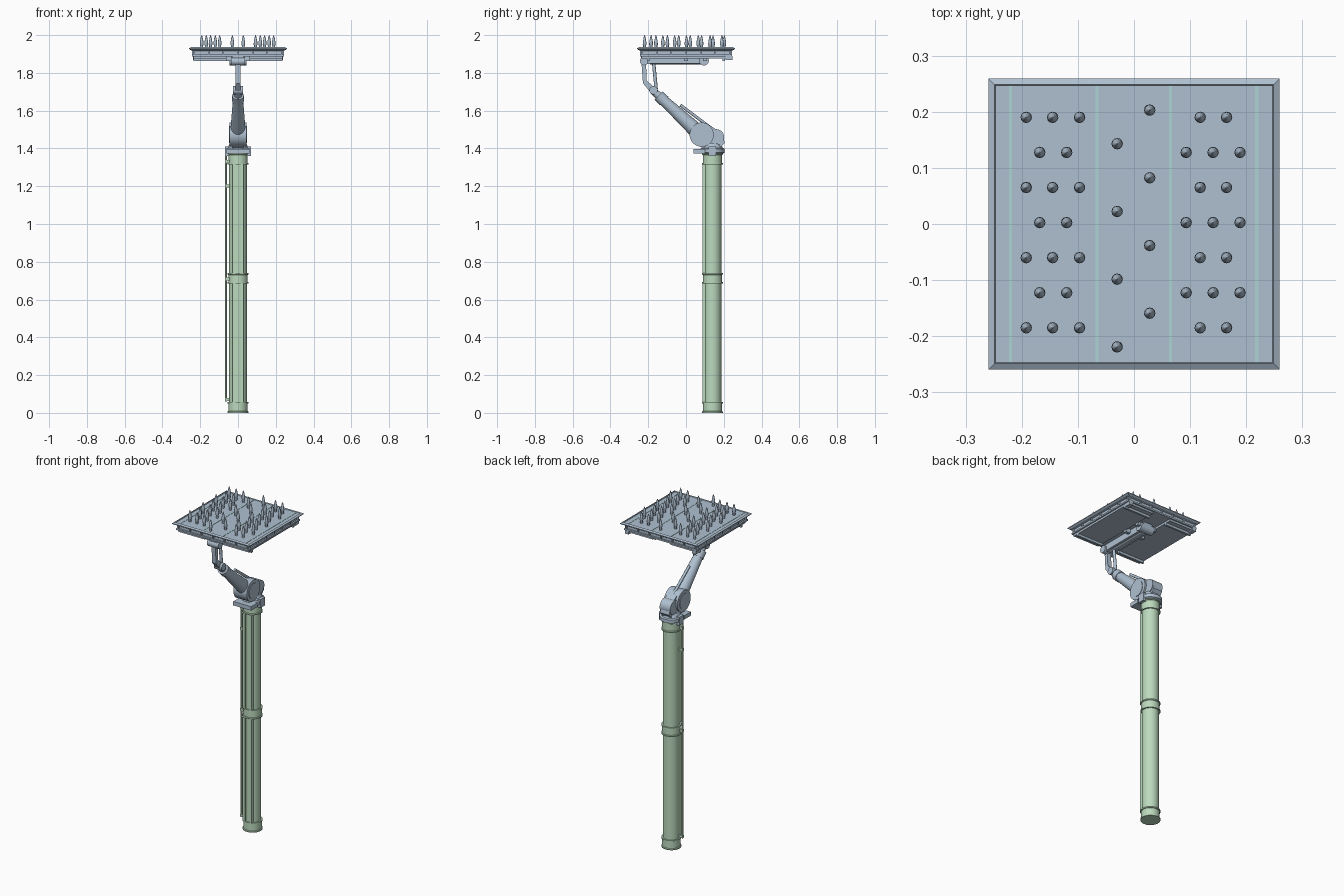
import bpy, bmesh, math
from mathutils import Vector

def mat(name, c):
    m = bpy.data.materials.new(name)
    m.diffuse_color = (*c, 1)
    return m

BLUE = mat("blue_grey_metal", (0.43, 0.53, 0.64))
GREEN = mat("pale_green_paint", (0.50, 0.70, 0.51))
TEAL = mat("teal_seam", (0.42, 0.66, 0.66))
DARK = mat("dark_grey_metal", (0.22, 0.27, 0.32))

def finish(name, bm, m, smooth=False):
    bmesh.ops.recalc_face_normals(bm, faces=bm.faces)
    me = bpy.data.meshes.new(name)
    bm.to_mesh(me)
    bm.free()
    me.materials.append(m)
    if smooth:
        for p in me.polygons:
            p.use_smooth = True
        me.set_sharp_from_angle(angle=math.radians(35))
    ob = bpy.data.objects.new(name, me)
    bpy.context.collection.objects.link(ob)
    return ob

def box(name, x0, x1, y0, y1, z0, z1, m=BLUE):
    bm = bmesh.new()
    bmesh.ops.create_cube(bm, size=1)
    for v in bm.verts:
        v.co = ((x0 + x1) / 2 + v.co.x * (x1 - x0), (y0 + y1) / 2 + v.co.y * (y1 - y0),
                (z0 + z1) / 2 + v.co.z * (z1 - z0))
    return finish(name, bm, m)

def rod(name, a, b, r0, r1=None, m=BLUE, n=24):
    """Round bar between two points, optionally tapered."""
    a, b = Vector(a), Vector(b)
    bm = bmesh.new()
    bmesh.ops.create_cone(bm, cap_ends=True, segments=n, radius1=r0,
                          radius2=r0 if r1 is None else r1, depth=(b - a).length)
    q = (b - a).to_track_quat('Z', 'Y')
    for v in bm.verts:
        v.co = q @ v.co + (a + b) / 2
    return finish(name, bm, m, True)

def plate(name, yz, x0, x1, m=BLUE):
    """Side profile extruded across x."""
    bm = bmesh.new()
    f = bm.faces.new([bm.verts.new((x0, y, z)) for y, z in yz])
    g = bmesh.ops.extrude_face_region(bm, geom=[f])
    bmesh.ops.translate(bm, vec=(x1 - x0, 0, 0),
                        verts=[v for v in g['geom'] if isinstance(v, bmesh.types.BMVert)])
    return finish(name, bm, m)

def lathe(name, prof, cx, cy, m, n):
    bm = bmesh.new()
    rings = [[bm.verts.new((cx + r * math.cos(2 * math.pi * i / n),
                            cy + r * math.sin(2 * math.pi * i / n), z)) for i in range(n)]
             for r, z in prof]
    for p, q in zip(rings, rings[1:]):
        for i in range(n):
            j = (i + 1) % n
            bm.faces.new((p[i], p[j], q[j], q[i]))
    bm.faces.new(rings[0])
    bm.faces.new(rings[-1])
    return finish(name, bm, m, True)

CY = 0.14  # column centre in y

# Column: tube, collars, front rails and side cable
lathe("column_tube", [(0.047, 0.01), (0.047, 1.36)], 0, CY, GREEN, 32)
for i, (z0, z1) in enumerate([(0, 0.058), (0.685, 0.74), (1.315, 1.375)]):
    lathe(f"column_collar_{i}", [(0.055, z0), (0.055, z0 + 0.007), (0.051, z0 + 0.009),
          (0.051, z1 - 0.009), (0.055, z1 - 0.007), (0.055, z1)], 0, CY, GREEN, 32)
for z0, z1 in [(0.058, 0.685), (0.74, 1.315)]:
    for s in (-1, 1):
        box("column_front_rail", s * 0.022 - 0.008, s * 0.022 + 0.008, 0.088, 0.105, z0, z1, GREEN)
rod("side_cable", (-0.064, 0.125, 0.06), (-0.064, 0.125, 1.37), 0.005, m=GREEN, n=10)
for z in (0.07, 0.71, 1.2, 1.33):
    box("cable_clip", -0.068, -0.045, 0.118, 0.132, z - 0.008, z + 0.008, GREEN)

# Turntable and shoulder
lathe("turntable", [(0.05, 1.37), (0.065, 1.378), (0.065, 1.398), (0.055, 1.402), (0.045, 1.425)],
      0, CY, BLUE, 32)
box("turntable_motor", -0.06, 0.06, 0.04, 0.10, 1.372, 1.396)
for s in (-1, 1):
    box("turntable_lug", s * 0.056 - 0.012, s * 0.056 + 0.012, 0.12, 0.16, 1.36, 1.41)
plate("shoulder_body", [(0.06, 1.42), (0.09, 1.40), (0.18, 1.40), (0.205, 1.43), (0.20, 1.45),
      (0.16, 1.50), (0.13, 1.52), (0.08, 1.53)], -0.03, 0.03)
rod("shoulder_disc", (-0.045, 0.083, 1.473), (0.045, 0.083, 1.473), 0.064, n=36)
rod("shoulder_hub", (-0.048, 0.083, 1.473), (0.048, 0.083, 1.473), 0.045, n=32)
rod("rear_motor", (-0.035, 0.16, 1.46), (0.035, 0.16, 1.46), 0.042, n=28)

# Lower arm with elbow
rod("lower_arm", (0, 0.075, 1.475), (0, -0.135, 1.67), 0.042, 0.026)
rod("arm_collar", (0, -0.115, 1.651), (0, -0.145, 1.68), 0.031)
rod("elbow_neck", (0, -0.13, 1.667), (0, -0.175, 1.705), 0.022, 0.018)
rod("arm_piston", (0, 0.13, 1.51), (0, -0.03, 1.63), 0.008, n=12)
rod("elbow_joint", (-0.026, -0.172, 1.708), (0.026, -0.172, 1.708), 0.022)

# Wrist links rising to the platform
plate("front_link", [(-0.19, 1.70), (-0.165, 1.72), (-0.208, 1.76), (-0.212, 1.86), (-0.236, 1.86),
      (-0.228, 1.745)], -0.013, 0.013)
rod("rear_link", (0, -0.158, 1.715), (0, -0.172, 1.86), 0.009, n=14)
rod("wrist_joint", (-0.038, -0.222, 1.862), (0.038, -0.222, 1.862), 0.022)

# Beam under the platform
plate("under_beam", [(-0.238, 1.885), (-0.232, 1.845), (-0.17, 1.85), (0.10, 1.85), (0.12, 1.87),
      (0.12, 1.89), (-0.238, 1.89)], -0.028, 0.028)
rod("beam_tube", (0, -0.19, 1.866), (0, 0.1, 1.866), 0.022)
rod("beam_end_roller", (-0.045, 0.095, 1.865), (0.045, 0.095, 1.865), 0.026)

# Platform: flared rim, inset wall, lower rim, and underside trays
bm = bmesh.new()
loops = []
for h, z in [(0.235, 1.888), (0.244, 1.888), (0.244, 1.897), (0.235, 1.897), (0.235, 1.917),
             (0.25, 1.920), (0.259, 1.926), (0.259, 1.930), (0.249, 1.936), (0.247, 1.930)]:
    loops.append([bm.verts.new((sx * h, sy * h, z)) for sx, sy in ((-1, -1), (1, -1), (1, 1), (-1, 1))])
for p, q in zip(loops, loops[1:]):
    for i in range(4):
        bm.faces.new((p[i], p[(i + 1) % 4], q[(i + 1) % 4], q[i]))
bm.faces.new(loops[0])
bm.faces.new(loops[-1])
finish("platform_tray", bm, BLUE)

for i in range(7):
    t = -0.232 + i * 0.0773
    for s in (-1, 1):
        box("side_post", s * 0.239 - 0.005, s * 0.239 + 0.005, t - 0.004, t + 0.004, 1.89, 1.922)
        box("end_post", t - 0.004, t + 0.004, s * 0.239 - 0.005, s * 0.239 + 0.005, 1.89, 1.922)
for s in (-1, 1):
    a, b = sorted((s * 0.06, s * 0.235))
    box("underside_tray", a, b, -0.235, 0.235, 1.876, 1.89)
    for y in (-0.2, 0.2):
        box("underside_bar", a, b, y - 0.006, y + 0.006, 1.862, 1.877)
    box("corner_foot", s * 0.225 - 0.012, s * 0.225 + 0.012, 0.21, 0.245, 1.868, 1.89)
    for y in (0.0, 0.1):
        box("beam_bracket", s * 0.05 - 0.015, s * 0.05 + 0.015, y - 0.01, y + 0.01, 1.862, 1.89)

# Seams on the deck
for x in (-0.22, -0.066, 0.065, 0.219):
    box("deck_seam", x - 0.003, x + 0.003, -0.247, 0.247, 1.928, 1.9315, TEAL)

# Spikes: two staggered side fields and two centre rows
spots = []
for row in range(7):
    y = 0.19 - row * 0.0625
    wide = row % 2 == 0
    spots += [(x, y) for x in ((-0.192, -0.145, -0.097) if wide else (-0.168, -0.12))]
    spots += [(x, y) for x in ((0.118, 0.165) if wide else (0.093, 0.141, 0.189))]
for i in range(4):
    spots += [(-0.03, 0.143 - i * 0.1207), (0.028, 0.203 - i * 0.1207)]
for x, y in spots:
    lathe("spike", [(0.007, 1.928), (0.0075, 1.945), (0.0102, 1.950), (0.009, 1.965),
          (0.005, 1.988), (0.0008, 2.0)], x, y, BLUE, 12)
